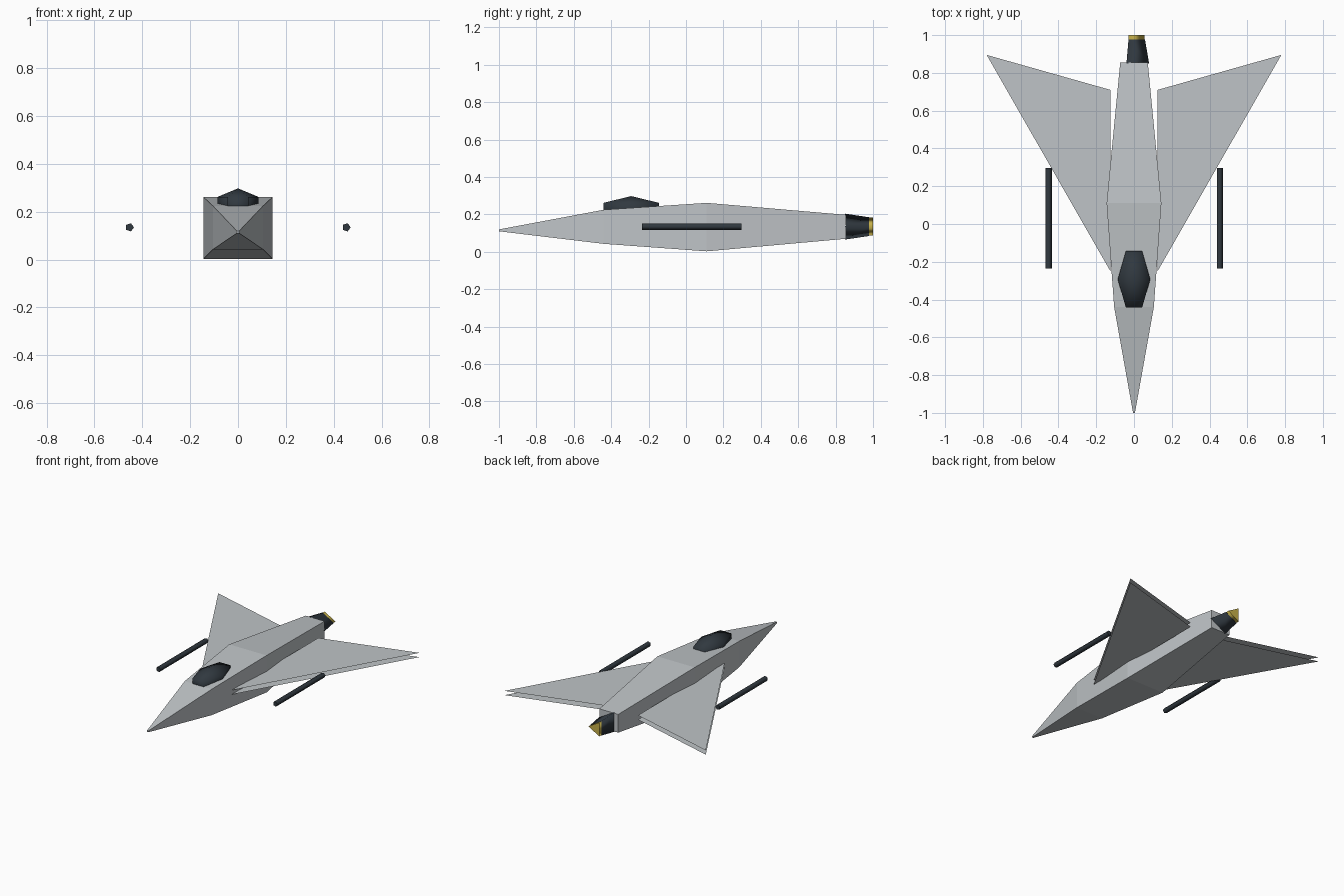
import bpy, bmesh
from math import cos, sin, tau
from mathutils import Vector

if "Cube" in bpy.data.objects:
    bpy.data.objects.remove(bpy.data.objects["Cube"])


def material(name, rgb):
    m = bpy.data.materials.new(name)
    m.use_nodes = True
    color = (*rgb, 1)
    m.diffuse_color = color
    bsdf = m.node_tree.nodes["Principled BSDF"]
    bsdf.inputs["Base Color"].default_value = color
    bsdf.inputs["Roughness"].default_value = 0.6
    return m


HULL = material("hull grey", (0.52, 0.55, 0.57))
DARK = material("dark slate", (0.03, 0.04, 0.05))
GOLD = material("exhaust gold", (0.57, 0.44, 0.07))


def finish(name, bm, mat):
    mesh = bpy.data.meshes.new(name)
    bm.to_mesh(mesh)
    bm.free()
    mesh.materials.append(mat)
    obj = bpy.data.objects.new(name, mesh)
    bpy.context.collection.objects.link(obj)
    return obj


def loft(name, rings, mat, smooth=False):
    """Skin a list of equal-length rings and cap both ends."""
    bm = bmesh.new()
    loops = [[bm.verts.new(p) for p in ring] for ring in rings]
    n = len(loops[0])
    for a, b in zip(loops, loops[1:]):
        for i in range(n):
            j = (i + 1) % n
            bm.faces.new((a[i], a[j], b[j], b[i])).smooth = smooth
    bm.faces.new(loops[0])
    bm.faces.new(loops[-1])
    bmesh.ops.remove_doubles(bm, verts=bm.verts, dist=0.0005)
    bmesh.ops.recalc_face_normals(bm, faces=bm.faces)
    return finish(name, bm, mat)


def polygon_y(n, r, x, y, z):
    """Regular polygon facing along y, first corner towards +x."""
    return [(x + r * cos(tau * i / n), y, z + r * sin(tau * i / n)) for i in range(n)]


# Fuselage: square sections given as y, half width, bottom, top
sections = [(-1, 0.005, 0.11, 0.12), (-0.44, 0.105, 0.043, 0.225),
            (0.11, 0.145, 0.003, 0.262), (0.855, 0.073, 0.07, 0.198)]
loft("fuselage", [[(-w, y, lo), (w, y, lo), (w, y, hi), (-w, y, hi)]
                  for y, w, lo, hi in sections], HULL)

# Canopy: six-sided faceted dome sunk into the fuselage
canopy_rings = [[(r * cos(tau * i / 6), -0.293 + 2 * r * sin(tau * i / 6), z) for i in range(6)]
                for r, z in ((0, 0.154), (0.086, 0.19), (0.086, 0.262), (0, 0.298))]
bm_canopy = loft("canopy", canopy_rings, DARK, smooth=True)

# Wings: an upper and a lower skin with open edges
outline = [(0.125, -0.25), (0.78, 0.895), (0.125, 0.71)]
for side, label in ((1, "left"), (-1, "right")):
    bm = bmesh.new()
    for z, up in ((0.12, -1), (0.15, 1)):
        face = bm.faces.new([bm.verts.new((side * x, y, z)) for x, y in outline])
        face.normal_update()
        if face.normal.dot(Vector((0, 0, up))) < 0:
            face.normal_flip()
    finish(label + "_wing", bm, HULL)

    # Five-sided rod beside each wing
    loft(label + "_rod", [polygon_y(5, 0.018, side * 0.453, y, 0.135) for y in (-0.235, 0.297)],
         DARK, smooth=True)

# Three-sided engine and its exhaust
loft("engine_nozzle", [polygon_y(3, 0.08, 0, 0.85, 0.135), polygon_y(3, 0.058, 0, 0.978, 0.135)],
     DARK, smooth=True)
loft("exhaust", [polygon_y(3, 0.056, 0, 0.975, 0.135), polygon_y(3, 0.056, 0, 1, 0.135)],
     GOLD, smooth=True)
